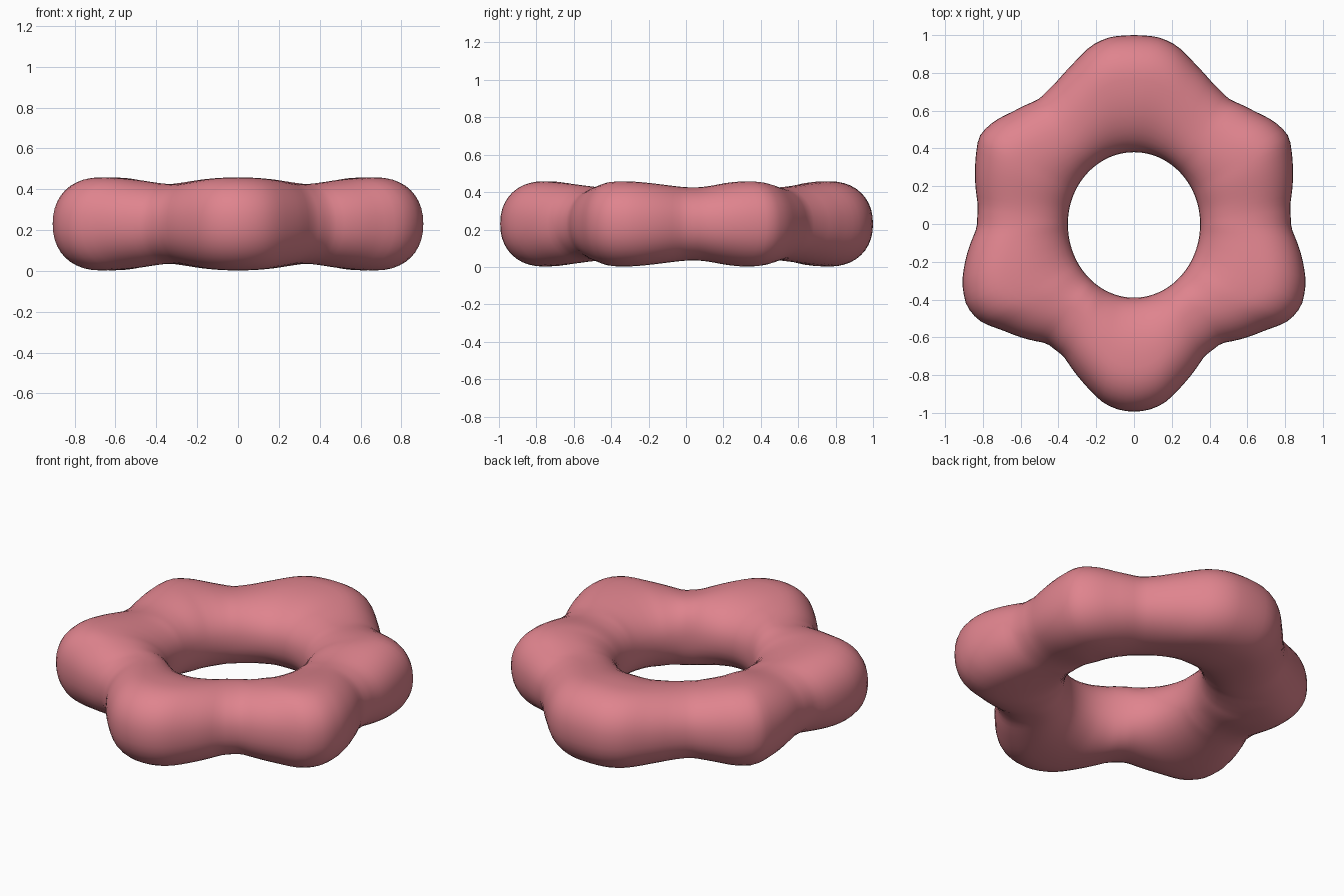
import bpy, bmesh, math

if "Cube" in bpy.data.objects:
    bpy.data.objects.remove(bpy.data.objects["Cube"])

# Right half of the outer outline seen from above, top to bottom
HALF = [(0, 1.0), (.13, .99), (.22, .95), (.33, .84), (.42, .74), (.50, .66),
        (.64, .595), (.74, .545), (.82, .47), (.84, .33), (.825, .10), (.83, -.02),
        (.89, -.18), (.91, -.31), (.89, -.43), (.82, -.515), (.70, -.56),
        (.46, -.63), (.37, -.70), (.26, -.85), (.16, -.95), (.08, -.985), (0, -.995)]
POLAR = [(math.degrees(math.atan2(x, y)), math.hypot(x, y)) for x, y in HALF]
# Angles from the back: lobes and valleys alternate (lobe at 0, valley at 36, ...)
KNOTS = [0, 36, 62, 86, 117, 145, 180]


def outer_radius(a):
    for (a0, r0), (a1, r1) in zip(POLAR, POLAR[1:]):
        if a <= a1 + 1e-6:
            return r0 + (r1 - r0) * (a - a0) / (a1 - a0)
    return POLAR[-1][1]


def lobe_weight(a):
    for i in range(6):
        if a <= KNOTS[i + 1] + 1e-6:
            t = (a - KNOTS[i]) / (KNOTS[i + 1] - KNOTS[i])
            c = .5 + .5 * math.cos(math.pi * t)
            return c if i % 2 == 0 else 1 - c
    return 1


def spow(v, e):
    return math.copysign(abs(v) ** e, v)


# Lobed ring: sweep a rounded section around the hole
N, M = 144, 40
bm = bmesh.new()
rings = []
for i in range(N):
    deg = 360 * i / N
    a = min(deg, 360 - deg)
    rad = math.radians(deg)
    R = sum(outer_radius(abs(min(a + d, 360 - a - d))) for d in (-1.5, 0, 1.5)) / 3
    hole = 1 / math.hypot(math.sin(rad) / .35, math.cos(rad) / (.38 if a < 90 else .39))
    w = lobe_weight(a)
    half = .195 + .033 * w
    peak = R - .235
    ring = []
    for j in range(M):
        t = 2 * math.pi * j / M
        c, s = math.cos(t), math.sin(t)
        width = R - peak if c > 0 else peak - hole
        e = 2 / 2.2
        r = peak + width * spow(c, e)
        ring.append(bm.verts.new((r * math.sin(rad), r * math.cos(rad),
                                  .23 + half * spow(s, e))))
    rings.append(ring)
for i in range(N):
    p, q = rings[i], rings[(i + 1) % N]
    for j in range(M):
        k = (j + 1) % M
        bm.faces.new((p[j], p[k], q[k], q[j])).smooth = True
bmesh.ops.recalc_face_normals(bm, faces=bm.faces)
mesh = bpy.data.meshes.new("lobed_ring")
bm.to_mesh(mesh)
bm.free()

pink = bpy.data.materials.new("rose pink")
pink.diffuse_color = (.74, .23, .27, 1)
pink.use_nodes = True
pink.node_tree.nodes["Principled BSDF"].inputs["Base Color"].default_value = pink.diffuse_color
mesh.materials.append(pink)
bpy.context.collection.objects.link(bpy.data.objects.new("lobed_ring", mesh))
